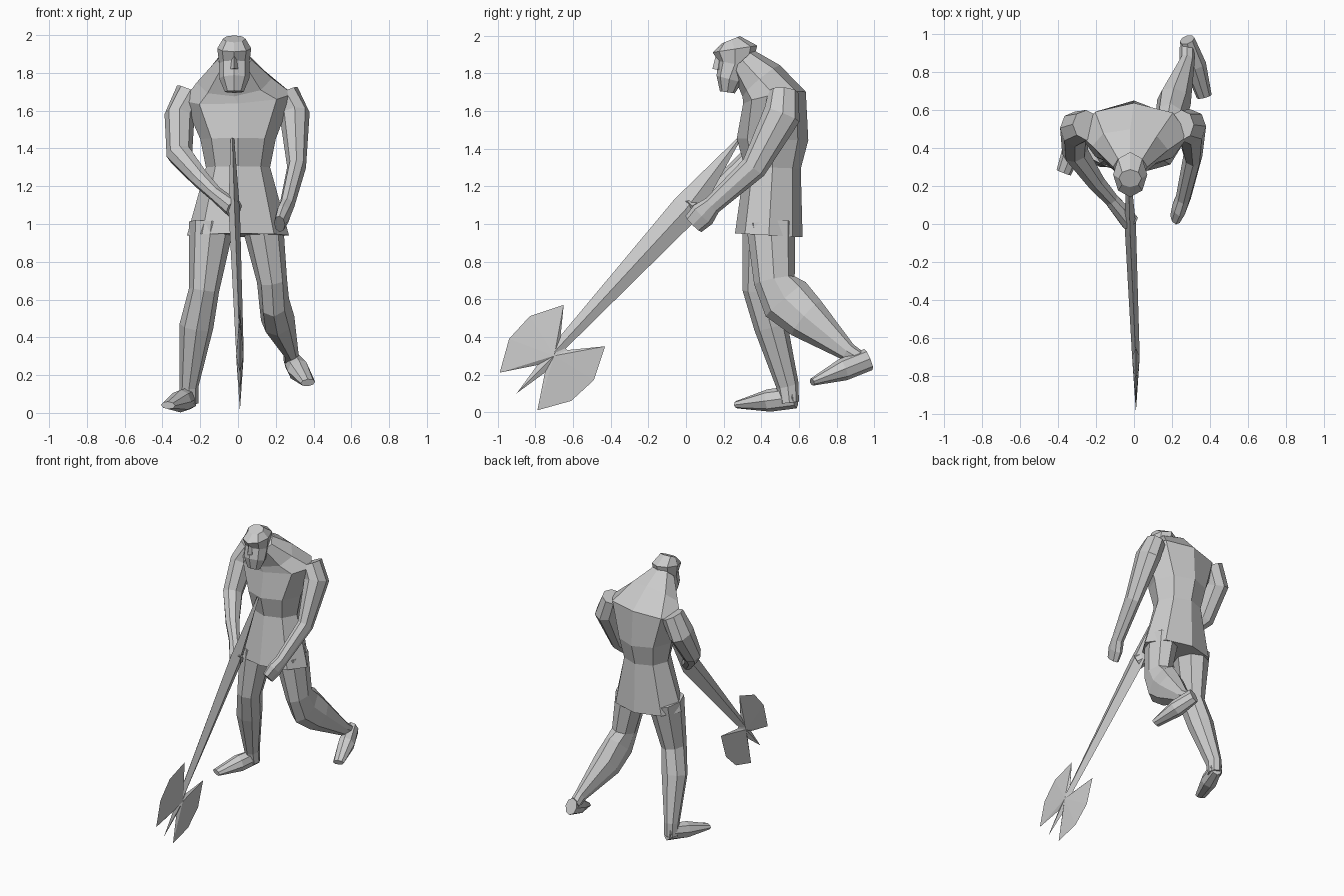
import bpy, bmesh, math
from mathutils import Vector

cube = bpy.data.objects.get("Cube")
if cube:
    bpy.data.objects.remove(cube, do_unlink=True)

grey = bpy.data.materials.new("plain_grey")
grey.use_nodes = True
grey.diffuse_color = (.6, .6, .6, 1)
grey.node_tree.nodes["Principled BSDF"].inputs["Base Color"].default_value = grey.diffuse_color


def finish(name, bm):
    """Turn a finished bmesh into a flat shaded grey object."""
    bmesh.ops.recalc_face_normals(bm, faces=bm.faces[:])
    mesh = bpy.data.meshes.new(name)
    bm.to_mesh(mesh)
    bm.free()
    mesh.materials.append(grey)
    bpy.context.collection.objects.link(bpy.data.objects.new(name, mesh))


def add_ring(bm, centre, direction, width, depth, sides):
    """Add an oval of vertices square to the direction of the path."""
    direction = direction.normalized()
    across = Vector((1, 0, 0))
    across = (across - direction * across.dot(direction)).normalized()
    outward = direction.cross(across)
    angles = [math.tau * i / sides for i in range(sides)]
    return [bm.verts.new(centre + across * width * math.cos(angle)
                         + outward * depth * math.sin(angle))
            for angle in angles]


def sweep(name, *stations, sides=8):
    """Skin a path; each station is x, y, z, half width and half depth."""
    bm = bmesh.new()
    path = [Vector(station[:3]) for station in stations]
    last = len(path) - 1
    rings = []
    for i, (centre, station) in enumerate(zip(path, stations)):
        direction = path[min(i + 1, last)] - path[max(i - 1, 0)]
        width, depth = station[3:]
        rings.append(add_ring(bm, centre, direction, width, depth, sides))
    for lower, upper in zip(rings, rings[1:]):
        for i in range(sides):
            bm.faces.new((lower[i - 1], lower[i], upper[i], upper[i - 1]))
    bm.faces.new(rings[0])
    bm.faces.new(rings[-1])
    finish(name, bm)


def foot(name, heel, toe):
    """A wedge that is widest at the instep and thin at the toe."""
    instep = Vector(heel).lerp(Vector(toe), .45)
    sweep(name, (*heel, .04, .06), (*instep, .06, .06), (*toe, .04, .02))


# Hem, waist, ribs, shoulders, upper back and stooping neck
sweep("torso",
      (0, .44, .94, .27, .18),
      (0, .46, 1.3, .17, .15),
      (0, .46, 1.45, .2, .19),
      (0, .47, 1.67, .29, .17),
      (-.02, .4, 1.76, .2, .13),
      (-.02, .3, 1.87, .09, .08))

# Head, from the beard up to the crown
sweep("head",
      (-.02, .22, 1.7, .05, .04),
      (-.02, .23, 1.77, .08, .07),
      (-.02, .26, 1.85, .08, .09),
      (-.02, .26, 1.93, .09, .12),
      (-.02, .24, 1.98, .06, .05))
sweep("nose", (-.02, .17, 1.82, .02, .03), (-.02, .18, 1.9, .01, .02), sides=4)

# Arms, from shoulder through elbow and wrist to the fingers
sweep("left_arm",
      (.25, .52, 1.7, .07, .08),
      (.3, .51, 1.58, .08, .1),
      (.31, .36, 1.3, .05, .07),
      (.26, .14, 1.1, .04, .05),
      (.24, .09, 1.05, .04, .07),
      (.22, .04, 1, .03, .06))
sweep("right_arm",
      (-.25, .52, 1.7, .08, .08),
      (-.31, .5, 1.57, .08, .1),
      (-.31, .38, 1.37, .07, .07),
      (-.2, .22, 1.24, .05, .05),
      (-.12, .13, 1.16, .04, .04),
      (-.02, .01, 1.08, .05, .05))

# Standing leg: hip, knee, calf, ankle and heel
sweep("right_leg",
      (-.14, .44, 1, .12, .14),
      (-.18, .4, .65, .08, .1),
      (-.22, .45, .46, .09, .09),
      (-.26, .54, .14, .05, .06),
      (-.26, .55, .05, .05, .05))
foot("right_foot", heel=(-.25, .58, .08), toe=(-.37, .27, .04))

# Trailing leg: hip, thigh, bent knee, calf, ankle and raised heel
sweep("left_leg",
      (.13, .45, 1, .11, .13),
      (.18, .47, .7, .08, .11),
      (.19, .53, .6, .08, .14),
      (.21, .64, .5, .09, .12),
      (.28, .86, .32, .04, .05),
      (.28, .93, .28, .04, .04))
foot("left_foot", heel=(.28, .97, .28), toe=(.37, .67, .16))

# Axe handle, broad at the grip and tapering both ways
sweep("axe_handle",
      (-.03, .28, 1.45, .01, .01),
      (-.02, 0, 1.08, .03, .08),
      (.01, -.7, .32, .02, .03), sides=4)

# Double axe head: one blade mirrored across the handle, with a spike between
blade = [(-.67, .37), (-.65, .57), (-.83, .51), (-.94, .39), (-.99, .21), (-.79, .25)]
spike = [(-.9, .1)]
mirrored = [(z - 1, y + 1) for y, z in reversed(blade)]
bm = bmesh.new()
rim = [bm.verts.new((.01, y, z)) for y, z in blade + spike + mirrored]
for side in (-1, 1):
    ridge = bm.verts.new((.01 + side * .02, -.7, .3))
    for i, corner in enumerate(rim):
        bm.faces.new((rim[i - 1], corner, ridge))
finish("axe_head", bm)
